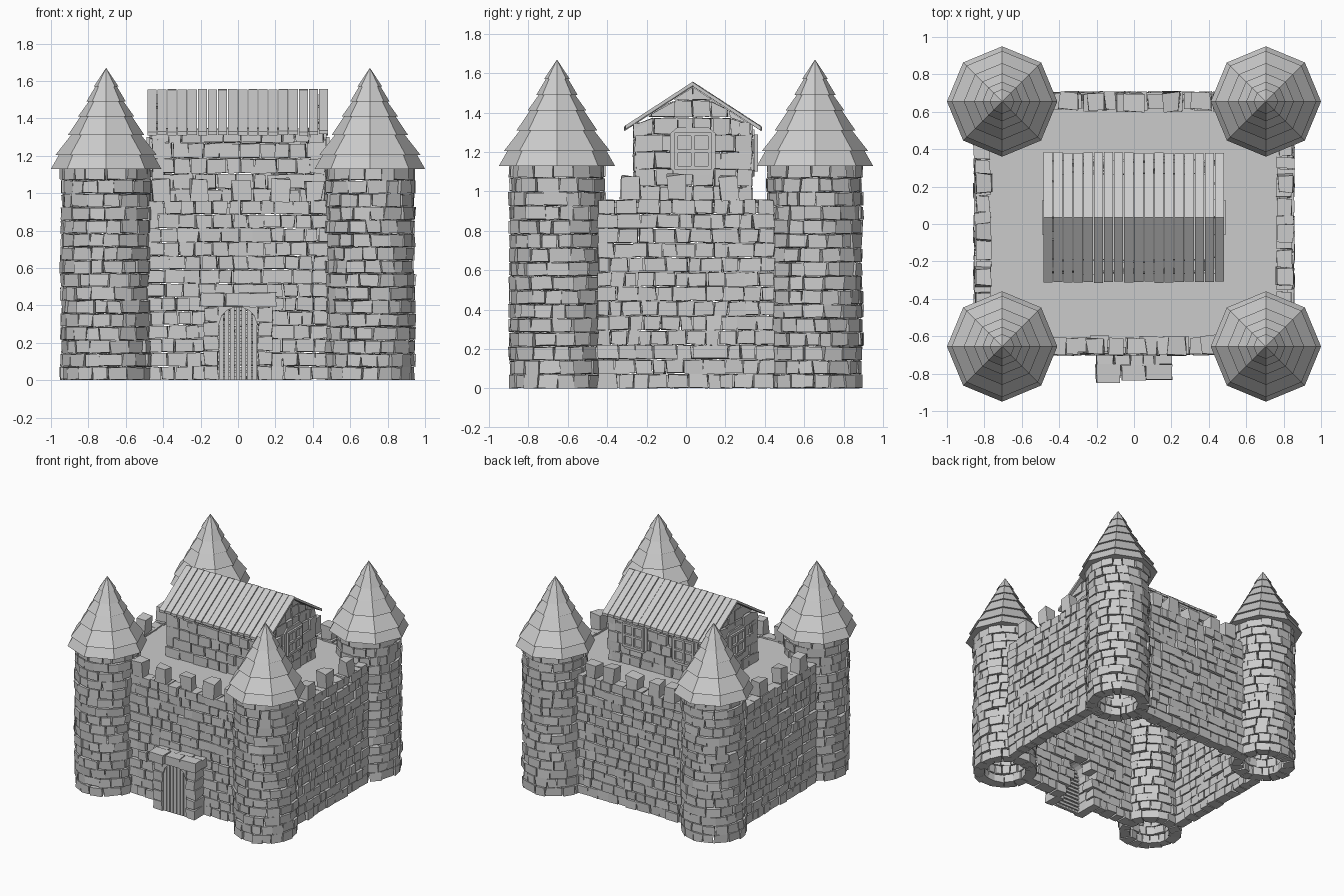
import bpy, bmesh, math, random
from mathutils import Vector

if "Cube" in bpy.data.objects:
    bpy.data.objects.remove(bpy.data.objects["Cube"])
random.seed(7)
R = random.uniform
TX, TY = 0.705, 0.655          # tower centres
RIDGE_Y, RIDGE_Z, SLOPE = 0.035, 1.555, 0.65


def finish(bm, name):
    bmesh.ops.recalc_face_normals(bm, faces=bm.faces)
    me = bpy.data.meshes.new(name)
    bm.to_mesh(me)
    bm.free()
    ob = bpy.data.objects.new(name, me)
    bpy.context.collection.objects.link(ob)
    return ob


def hexa(bm, pts):
    """Six-sided block from 8 corners, ordered u, n, z (z fastest)."""
    v = [bm.verts.new(p) for p in pts]
    for f in ((0, 1, 3, 2), (4, 6, 7, 5), (0, 4, 5, 1), (2, 3, 7, 6), (0, 2, 6, 4), (1, 5, 7, 3)):
        bm.faces.new([v[i] for i in f])


def stone(bm, place, ua, ub, na, nb, za, zb, j=0.006, gap=0.003):
    """One roughly cut block in (along, outward, up) coordinates."""
    pa, pb = R(-0.012, 0.006), R(-0.010, 0.008)
    pts = []
    for u in (ua + gap, ub - gap):
        for n in (na + pa, nb + pb):
            for z in (za + gap, zb - gap):
                pts.append(place(u + R(-j, j), n + R(-j, j) * 0.6, max(0, z + R(-j, j) * 0.7)))
    hexa(bm, pts)


def courses(bm, place, u0, u1, n0, n1, z0, z1, h, w, skip=None, ring=False):
    """Fill a rectangle with rows of random-width stones."""
    rows = max(1, round((z1 - z0) / h))
    for r in range(rows):
        za = z0 + (z1 - z0) * r / rows
        zb = z0 + (z1 - z0) * (r + 1) / rows
        k = max(1, round((u1 - u0) / w + R(-0.6, 0.6)))
        ws = [R(0.7, 1.35) for _ in range(k)]
        s = (u1 - u0) / sum(ws)
        u = u0 + (R(0, w) if ring else 0)
        for x in ws:
            a, b = u, u + x * s
            u = b
            if skip and skip(a, b, za, zb):
                continue
            stone(bm, place, a, b, n0, n1, za, zb)


def side(axis, sign):
    """Straight wall mapping: outward along +-x or +-y."""
    if axis == 'y':
        return lambda u, n, z: (u, sign * n, z)
    return lambda u, n, z: (sign * n, u, z)


def box(bm, x0, x1, y0, y1, z0, z1, place=lambda a, b, c: (a, b, c)):
    hexa(bm, [place(x, y, z) for x in (x0, x1) for y in (y0, y1) for z in (z0, z1)])


# Corner towers: rings of stones, topped by stepped octagonal roofs
tiers = [(0.295, 1.13, 0.25), (0.27, 1.205, 0.185), (0.205, 1.31, 0.135),
         (0.15, 1.41, 0.09), (0.105, 1.49, 0.055), (0.066, 1.57, 0.0)]
for sx in (-1, 1):
    for sy in (-1, 1):
        cx, cy = sx * TX, sy * TY
        tag = ("front" if sy < 0 else "back") + ("_left" if sx < 0 else "_right")

        def ring(u, n, z):
            a = u / 0.23
            return (cx + n * math.cos(a), cy + n * math.sin(a), z)
        bm = bmesh.new()
        courses(bm, ring, 0, 2 * math.pi * 0.23, 0.155, 0.24, 0, 1.14, 0.0715, 0.092, ring=True)
        finish(bm, "tower_" + tag)

        bm = bmesh.new()
        for i, (r, z, rt) in enumerate(tiers):
            zt = tiers[i + 1][1] + 0.004 if i < 5 else 1.67
            low = [bm.verts.new((cx + r * math.cos(k * math.pi / 4), cy + r * math.sin(k * math.pi / 4), z))
                   for k in range(8)]
            bm.faces.new(low)
            if rt == 0:
                tip = bm.verts.new((cx, cy, zt))
                for k in range(8):
                    bm.faces.new((low[k], low[(k + 1) % 8], tip))
            else:
                top = [bm.verts.new((cx + rt * math.cos(k * math.pi / 4), cy + rt * math.sin(k * math.pi / 4), zt))
                       for k in range(8)]
                bm.faces.new(top)
                for k in range(8):
                    m = (k + 1) % 8
                    bm.faces.new((low[k], low[m], top[m], top[k]))
        finish(bm, "tower_roof_" + tag)

# Curtain walls with merlons (front wall leaves the gateway open)
doorway = lambda a, b, za, zb: (a + b) / 2 > -0.11 and (a + b) / 2 < 0.11 and zb < 0.4
walls = [("front", 'y', -1, 0.49, 0.605, 0.695, (-0.41, -0.2, 0.02, 0.23, 0.41), doorway),
         ("back", 'y', 1, 0.49, 0.61, 0.70, (-0.35, -0.2, 0.0, 0.2, 0.36), None),
         ("left", 'x', -1, 0.45, 0.77, 0.85, (-0.28, -0.04, 0.22), None),
         ("right", 'x', 1, 0.45, 0.77, 0.85, (-0.28, -0.04, 0.22), None)]
for name, axis, sign, half, n0, n1, merlons, skip in walls:
    bm = bmesh.new()
    p = side(axis, sign)
    courses(bm, p, -half, half, n0, n1, 0, 0.96, 0.074, 0.088, skip)
    for m in merlons:
        stone(bm, p, m - 0.052, m + 0.048, n0, n1, 0.955, R(1.06, 1.09), j=0.012)
    finish(bm, "wall_" + name)

# Courtyard deck
bm = bmesh.new()
box(bm, -0.82, 0.82, -0.66, 0.66, 0.92, 0.945)
finish(bm, "courtyard_floor")

# Gatehouse: pillars, lintel, arched surround and slatted gate
bm = bmesh.new()
front = side('y', -1)
for s in (-1, 1):
    a, b = sorted((s * 0.185, s * 0.105))
    courses(bm, front, a, b, 0.69, 0.815, 0, 0.39, 0.078, 0.09)
courses(bm, front, -0.205, 0.205, 0.755, 0.84, 0.39, 0.47, 0.08, 0.135)
courses(bm, front, -0.205, 0.205, 0.68, 0.76, 0.39, 0.465, 0.08, 0.1)
finish(bm, "gatehouse")

arch = lambda x: 0.29 + 0.1 * math.sqrt(max(0, 1 - (x / 0.105) ** 2))
bm = bmesh.new()
N = 10
for i in range(N):
    a, b = (-0.105 + 0.21 * k / N for k in (i, i + 1))
    hexa(bm, [(x, y, z) for x in (a, b) for y in (-0.81, -0.70) for z in (arch(x), 0.395)])
finish(bm, "gate_arch")

bm = bmesh.new()
for i in range(7):
    x = -0.09 + 0.03 * i
    box(bm, x - 0.012, x + 0.012, -0.80, -0.775, 0, arch(x) + 0.005)
for i in range(11):
    box(bm, -0.105, 0.105, -0.785, -0.765, 0.02 + 0.031 * i, 0.04 + 0.031 * i)
finish(bm, "gate")

# Keep: long walls and clipped gable walls
bm = bmesh.new()
for y0, sign in ((-0.26, -1), (0.335, 1)):
    courses(bm, lambda u, n, z: (u, y0 + sign * n, z), -0.46, 0.46, -0.06, 0, 0.94, 1.35, 0.08, 0.095)


def under_roof(y):
    return RIDGE_Z - 0.025 - SLOPE * abs(y - RIDGE_Y)


above = lambda a, b, za, zb: max(under_roof(a), under_roof(b)) < za + 0.02
for sign in (-1, 1):
    gable = lambda u, n, z: (sign * n, u, min(z, under_roof(u)))
    for lo, hi in ((-0.26, RIDGE_Y), (RIDGE_Y, 0.335)):
        courses(bm, gable, lo, hi, 0.40, 0.46, 0.94, 1.55, 0.085, 0.1, above)
finish(bm, "keep_walls")

# Keep roof planks
bm = bmesh.new()
for i in range(18):
    x = -0.487 + 0.054 * i
    for s in (-1, 1):
        reach = 0.345 + R(-0.004, 0.006)
        lift = R(-0.003, 0.003)
        pts = []
        for u in (x + 0.002, x + 0.051):
            for d in (0, reach):
                for t in (-0.02, 0):
                    pts.append((u, RIDGE_Y + s * d, RIDGE_Z + lift - SLOPE * d + t))
        hexa(bm, pts)
finish(bm, "keep_roof")


# Four-pane windows with chamfered stone surround
def window(name, place):
    bm = bmesh.new()
    shape = [(-.115, -.085), (-.08, -.12), (.08, -.12), (.115, -.085), (.115, .09), (.08, .12), (-.08, .12), (-.115, .09)]
    lo, hi = ([bm.verts.new(place(u, n, z)) for u, z in shape] for n in (-0.05, 0.012))
    bm.faces.new(lo)
    bm.faces.new(hi)
    for i in range(8):
        k = (i + 1) % 8
        bm.faces.new((lo[i], lo[k], hi[k], hi[i]))
    for c in (-0.085, 0, 0.085):
        box(bm, c - 0.009, c + 0.009, 0, 0.03, -0.094, 0.094, place)
        box(bm, -0.094, 0.094, 0, 0.028, c - 0.009, c + 0.009, place)
    finish(bm, name)


WZ = 1.205
window("window_right", lambda u, n, z: (0.46 + n, RIDGE_Y + u, WZ + z))
window("window_left", lambda u, n, z: (-0.46 - n, RIDGE_Y + u, WZ + z))
window("window_back_a", lambda u, n, z: (0.22 + u, 0.335 + n, WZ - 0.01 + z))
window("window_back_b", lambda u, n, z: (-0.23 + u, 0.335 + n, WZ - 0.01 + z))
